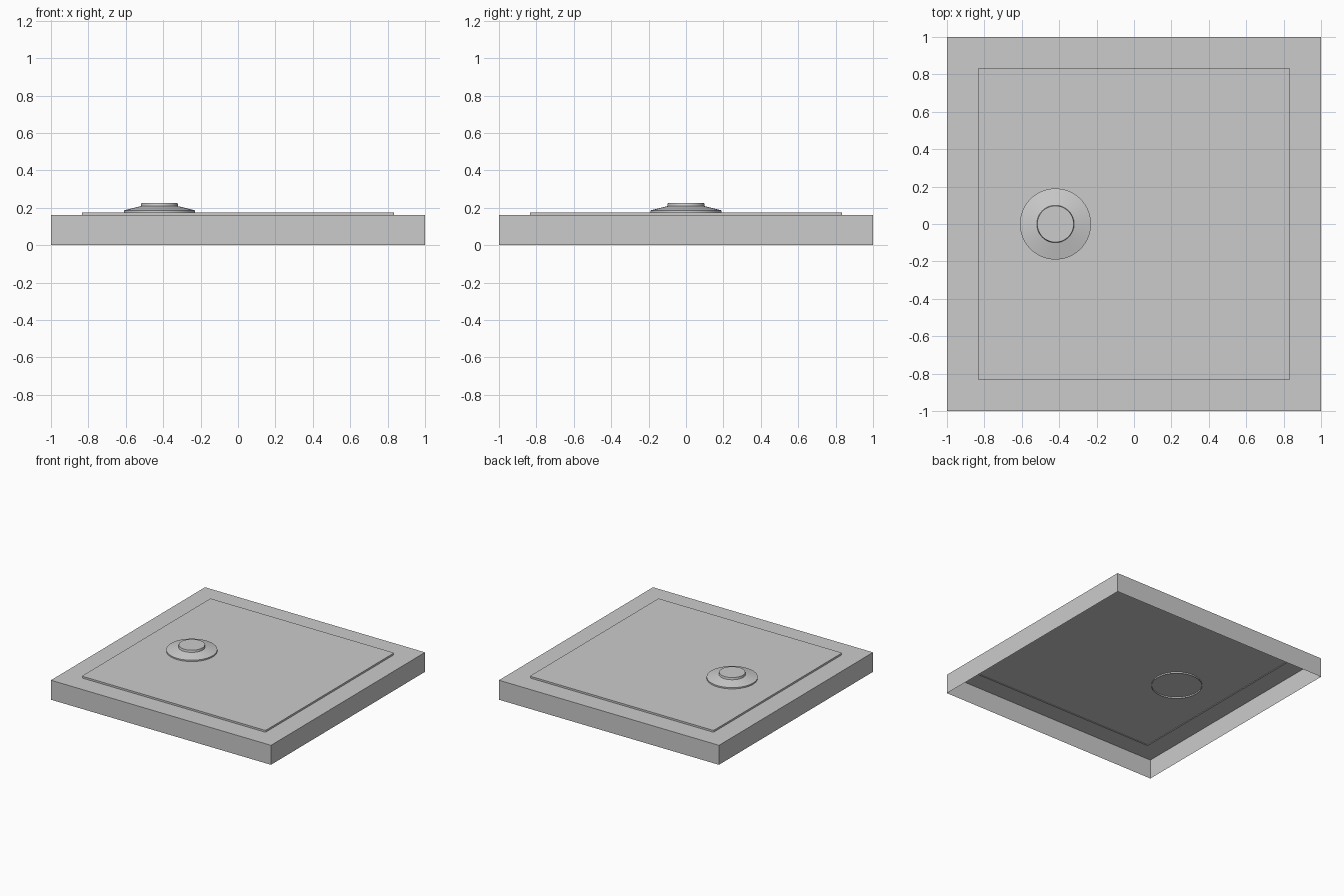
import bpy
import bmesh
import math

if "Cube" in bpy.data.objects:
    bpy.data.objects.remove(bpy.data.objects["Cube"], do_unlink=True)

grey = bpy.data.materials.new("light grey")
grey.use_nodes = True
colour = (0.6, 0.6, 0.6, 1)
grey.diffuse_color = colour
grey.node_tree.nodes["Principled BSDF"].inputs["Base Color"].default_value = colour


def finish(name, bm):
    bmesh.ops.recalc_face_normals(bm, faces=bm.faces)
    # an open shell must face outward: its highest face points up
    top = max(bm.faces, key=lambda f: f.calc_center_median().z)
    if top.normal.z < 0:
        bmesh.ops.reverse_faces(bm, faces=bm.faces)
    mesh = bpy.data.meshes.new(name)
    bm.to_mesh(mesh)
    bm.free()
    mesh.materials.append(grey)
    obj = bpy.data.objects.new(name, mesh)
    bpy.context.collection.objects.link(obj)
    return obj


def open_box(name, half, bottom, top, corner=0):
    """Square shell without a floor, with optionally eased corners."""
    bm = bmesh.new()
    bmesh.ops.create_cube(bm, size=1)
    for v in bm.verts:
        v.co = (v.co.x * 2 * half, v.co.y * 2 * half, top if v.co.z > 0 else bottom)
    if corner:
        upright = [e for e in bm.edges if abs(e.verts[0].co.z - e.verts[1].co.z) > 0.001]
        bmesh.ops.bevel(bm, geom=upright, offset=corner, segments=3,
                        profile=0.5, affect='EDGES')
    bm.normal_update()
    floor = [f for f in bm.faces if f.normal.z < -0.9]
    bmesh.ops.delete(bm, geom=floor, context='FACES')
    return finish(name, bm)


def turned_shell(name, x, profile, sides=64):
    """Turn a (radius, height) profile into a round shell, capped on top only."""
    bm = bmesh.new()
    rings = []
    for r, z in profile:
        rings.append([bm.verts.new((x + r * math.cos(math.tau * i / sides),
                                    r * math.sin(math.tau * i / sides), z))
                      for i in range(sides)])
    for low, high in zip(rings, rings[1:]):
        for i in range(sides):
            j = (i + 1) % sides
            bm.faces.new((low[i], low[j], high[j], high[i]))
    bm.faces.new(rings[-1])
    return finish(name, bm)


# Hollow tray, raised standing panel and drain cover
open_box("tray_body", 1, 0, 0.16)
open_box("raised_panel", 0.835, 0.152, 0.175, corner=0.008)
drain = turned_shell("drain_cover", -0.42,
                     [(0.19, 0.148), (0.19, 0.186), (0.1, 0.208), (0.097, 0.225)])

bpy.ops.object.select_all(action='DESELECT')
drain.select_set(True)
bpy.context.view_layer.objects.active = drain
bpy.ops.object.shade_smooth_by_angle(angle=math.radians(12))
